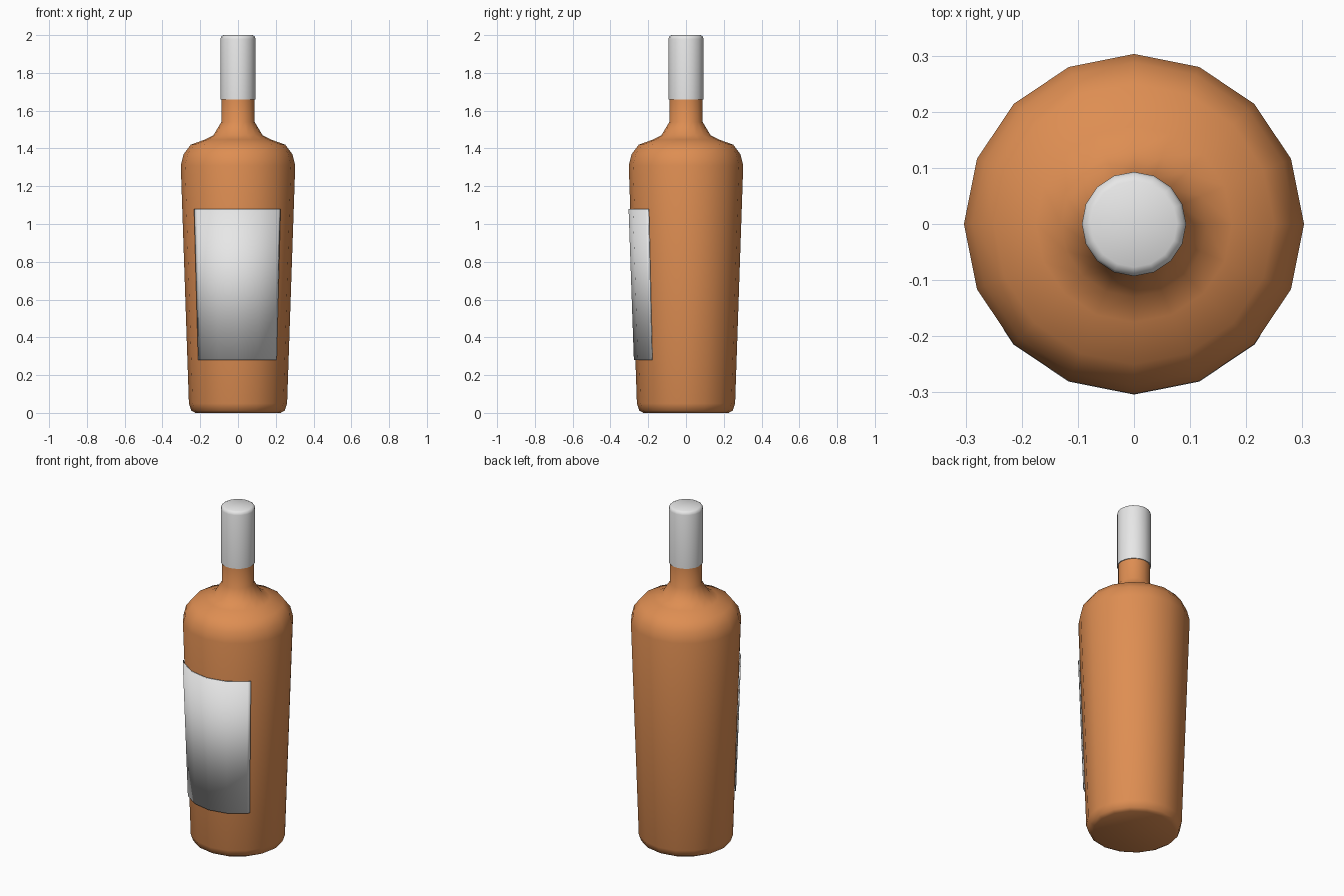
import bpy, bmesh
from math import cos, sin, pi, radians

default = bpy.data.objects.get("Cube")
if default:
    bpy.data.objects.remove(default, do_unlink=True)

SIDES = 16
STEP = 2 * pi / SIDES


def material(name, colour):
    m = bpy.data.materials.new(name)
    m.use_nodes = True
    m.diffuse_color = colour
    m.node_tree.nodes["Principled BSDF"].inputs["Base Color"].default_value = colour
    return m


amber = material("amber_glass", (0.73, 0.27, 0.085, 1))
pale = material("pale_grey", (0.8, 0.8, 0.8, 1))


def finish(name, bm, mat, angle):
    bmesh.ops.recalc_face_normals(bm, faces=bm.faces)
    mesh = bpy.data.meshes.new(name)
    bm.to_mesh(mesh)
    bm.free()
    mesh.materials.append(mat)
    obj = bpy.data.objects.new(name, mesh)
    bpy.context.collection.objects.link(obj)
    bpy.ops.object.select_all(action="DESELECT")
    bpy.context.view_layer.objects.active = obj
    obj.select_set(True)
    bpy.ops.object.shade_smooth_by_angle(angle=radians(angle))
    return obj


def lathe(name, profile, mat, angle):
    """Revolve (radius, height) points and close both ends."""
    bm = bmesh.new()
    rings = [[bm.verts.new((r * cos(i * STEP), r * sin(i * STEP), z))
              for i in range(SIDES)] for r, z in profile]
    for low, high in zip(rings, rings[1:]):
        for i in range(SIDES):
            j = (i + 1) % SIDES
            bm.faces.new((low[i], low[j], high[j], high[i]))
    bm.faces.new(rings[0])
    bm.faces.new(rings[-1])
    return finish(name, bm, mat, angle)


# Tapered bottle with rounded shoulder and narrow neck
lathe("bottle_body", [(0.225, 0), (0.247, 0.012), (0.26, 0.05), (0.303, 1.31),
                      (0.288, 1.37), (0.25, 1.42), (0.175, 1.447), (0.13, 1.47),
                      (0.088, 1.54), (0.088, 1.68)], amber, 60)

# Cap sleeve with a softened top edge
lathe("cap", [(0.093, 1.66), (0.093, 1.98), (0.089, 1.993), (0.077, 2.0)], pale, 60)


# Label plate that follows the body's facets around the front
def facet_point(degrees, radius, z):
    a = radians(degrees)
    off = (a % STEP) - STEP / 2
    r = radius * cos(STEP / 2) / cos(off)
    return (r * sin(a), -r * cos(a), z)


bm = bmesh.new()
angles = [-51, -45, -22.5, 0, 22.5, 45, 48.5]
low = [bm.verts.new(facet_point(a, 0.276, 0.28)) for a in angles]
high = [bm.verts.new(facet_point(a, 0.304, 1.08)) for a in angles]
for i in range(len(angles) - 1):
    bm.faces.new((low[i], low[i + 1], high[i + 1], high[i]))
label = finish("label", bm, pale, 40)
if label.data.polygons[2].normal.y > 0:
    label.data.flip_normals()
thick = label.modifiers.new("thickness", "SOLIDIFY")
thick.thickness = 0.007
thick.offset = -1
